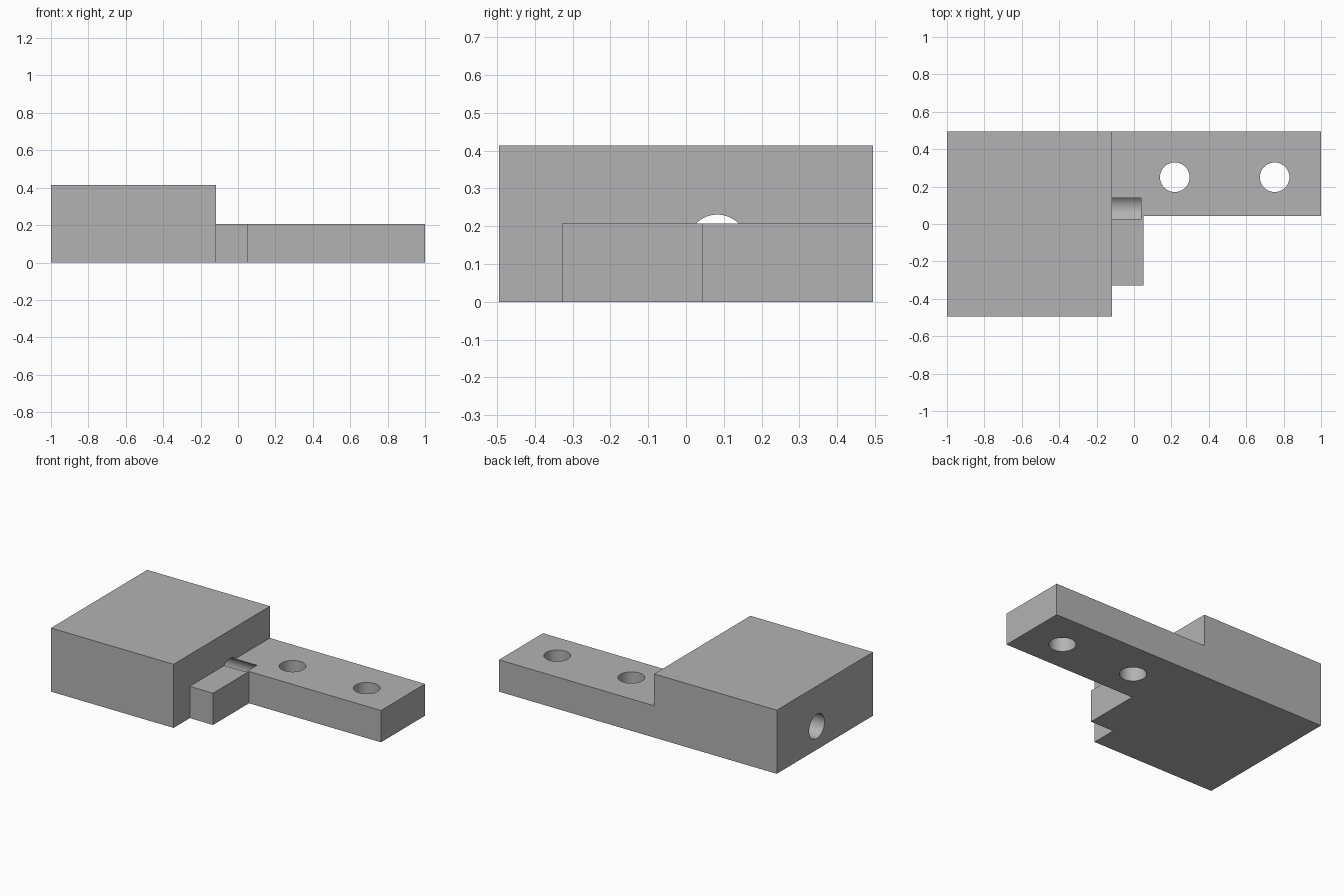
import bpy
import math

cube = bpy.data.objects.get("Cube")
if cube:
    bpy.data.objects.remove(cube, do_unlink=True)

BASE_TOP = 0.207      # height of the plate and step
BLOCK_TOP = 0.414     # height of the main block
BLOCK_SIDE = -0.117   # block face that meets the plate
HOLE_RADIUS = 0.079

grey = bpy.data.materials.new("grey")
grey.use_nodes = True
grey.diffuse_color = (0.45, 0.45, 0.45, 1)
grey.node_tree.nodes["Principled BSDF"].inputs["Base Color"].default_value = grey.diffuse_color


def box(name, x, y, z):
    """Box spanning the given (low, high) ranges."""
    bpy.ops.mesh.primitive_cube_add(size=1, location=[sum(r) / 2 for r in (x, y, z)])
    ob = bpy.context.object
    ob.name = name
    ob.scale = [r[1] - r[0] for r in (x, y, z)]
    bpy.ops.object.transform_apply(location=True, rotation=True, scale=True)
    ob.data.materials.append(grey)
    return ob


def rod(name, centre, length, rotation=(0, 0, 0)):
    """Round cutter for a drilled hole."""
    bpy.ops.mesh.primitive_cylinder_add(vertices=64, radius=HOLE_RADIUS, depth=length,
                                        location=centre, rotation=rotation)
    ob = bpy.context.object
    ob.name = name
    ob.hide_render = True
    ob.data.materials.append(grey)
    return ob


def combine(target, tool, operation):
    """Apply a boolean, then remove the tool object."""
    mod = target.modifiers.new(operation.lower(), 'BOOLEAN')
    mod.operation = operation
    mod.solver = 'EXACT'
    mod.object = tool
    bpy.context.view_layer.objects.active = target
    bpy.ops.object.modifier_apply(modifier=mod.name)
    bpy.data.objects.remove(tool, do_unlink=True)


# Main block with the mounting plate and the small step joined to it
body = box("bracket_body", (-1, BLOCK_SIDE), (-0.495, 0.495), (0, BLOCK_TOP))
combine(body, box("mounting_plate", (BLOCK_SIDE - 0.1, 1), (0.042, 0.495), (0, BASE_TOP)), 'UNION')
combine(body, box("side_step", (BLOCK_SIDE - 0.1, 0.05), (-0.328, 0.1), (0, BASE_TOP)), 'UNION')

# Two vertical screw holes through the plate
for x in (0.218, 0.752):
    combine(body, rod("screw_hole", (x, 0.25, BASE_TOP / 2), 0.6), 'DIFFERENCE')

# Long blind bore through the block, breaking out as a groove in the step
start, end = -1.1, 0.038
bore = rod("long_bore", ((start + end) / 2, 0.083, 0.152), end - start, (0, math.pi / 2, 0))
combine(body, bore, 'DIFFERENCE')

# Merge coplanar faces and keep only the bores smooth
mod = body.modifiers.new("flatten", 'DECIMATE')
mod.decimate_type = 'DISSOLVE'
mod.angle_limit = math.radians(0.5)
bpy.ops.object.modifier_apply(modifier=mod.name)
bpy.ops.object.select_all(action='DESELECT')
body.select_set(True)
bpy.context.view_layer.objects.active = body
bpy.ops.object.shade_smooth_by_angle(angle=math.radians(30))
